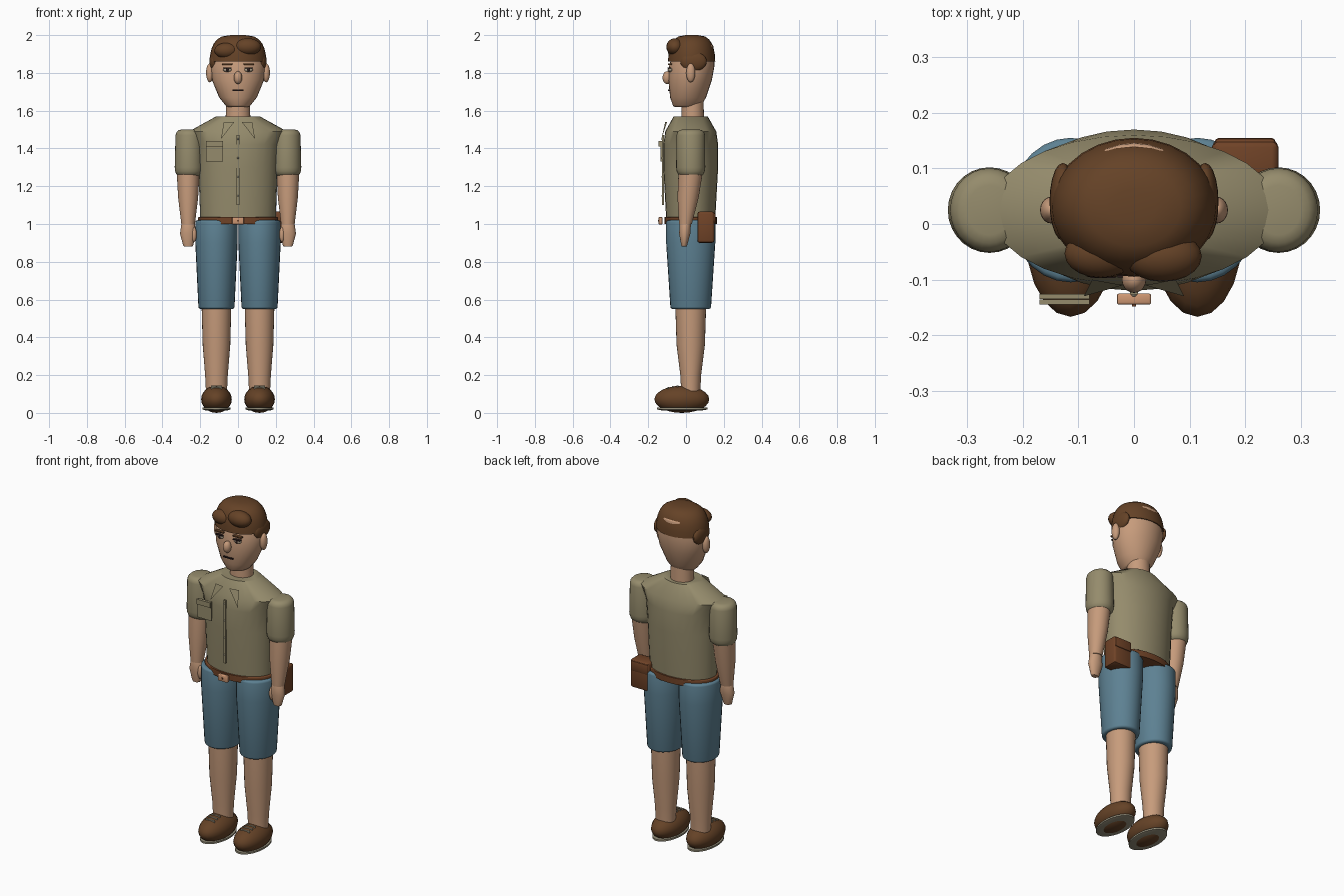
import bpy, bmesh, math
from mathutils import Vector

if "Cube" in bpy.data.objects:
    bpy.data.objects.remove(bpy.data.objects["Cube"])


def material(name, *rgb):
    made = bpy.data.materials.new(name)
    made.use_nodes = True
    made.diffuse_color = (*rgb, 1)
    shader = made.node_tree.nodes["Principled BSDF"]
    shader.inputs["Base Color"].default_value = (*rgb, 1)
    return made


skin = material("skin", .57, .33, .2)
khaki = material("khaki_cloth", .3, .26, .15)
blue = material("blue_cloth", .11, .22, .29)
brown = material("brown", .13, .055, .02)
leather = material("leather", .16, .055, .02)
sole = material("pale_sole", .31, .28, .2)
tan = material("tan_metal", .62, .31, .17)
dark = material("dark", .02, .01, .01)
eye_white = material("eye_white", .39, .33, .24)

body_y = .025
arm_x = .264
leg_x = .114


def finish(bm, name, mat, mirror=False):
    bmesh.ops.recalc_face_normals(bm, faces=bm.faces)
    mesh = bpy.data.meshes.new(name)
    bm.to_mesh(mesh)
    bm.free()
    mesh.materials.append(mat)
    part = bpy.data.objects.new(name, mesh)
    bpy.context.collection.objects.link(part)
    if mirror:
        part.modifiers.new("left_and_right", "MIRROR")
    bpy.ops.object.select_all(action="DESELECT")
    part.select_set(True)
    bpy.context.view_layer.objects.active = part
    bpy.ops.object.shade_smooth_by_angle(angle=math.radians(45))


def loft(name, mat, rings, x=0, y=body_y, lean=0, soft=0, mirror=False, segments=28):
    """Skin a stack of ellipses given as height, x radius, y radius."""
    bm = bmesh.new()
    bottom = rings[0][0]
    loops = []
    for z, rx, ry in rings:
        middle = y + lean * (z - bottom)
        angles = [math.tau * i / segments for i in range(segments)]
        loops.append([bm.verts.new((x + rx * math.cos(a), middle + ry * math.sin(a), z))
                      for a in angles])
    for low, high in zip(loops, loops[1:]):
        for i in range(segments):
            bm.faces.new((low[i - 1], low[i], high[i], high[i - 1]))
    caps = [bm.faces.new(loops[0]), bm.faces.new(loops[-1])]
    if soft:
        rims = [edge for cap in caps for edge in cap.edges]
        bmesh.ops.bevel(bm, geom=rims, offset=soft, segments=3,
                        affect="EDGES", profile=.5)
    finish(bm, name, mat, mirror)


def shape(bm, centre, size):
    for v in bm.verts:
        v.co = Vector(c + s * p for c, s, p in zip(centre, size, v.co))


def ball(name, mat, centre, radii, mirror=False):
    bm = bmesh.new()
    bmesh.ops.create_uvsphere(bm, u_segments=20, v_segments=12, radius=1)
    shape(bm, centre, radii)
    finish(bm, name, mat, mirror)


def box(name, mat, centre, size, soft=0, mirror=False):
    bm = bmesh.new()
    bmesh.ops.create_cube(bm, size=1)
    shape(bm, centre, size)
    if soft:
        bmesh.ops.bevel(bm, geom=bm.edges[:], offset=soft, segments=2,
                        affect="EDGES", profile=.5)
    finish(bm, name, mat, mirror)


# Shirt
loft("shirt_body", khaki, [(1.03, .2, .13), (1.3, .21, .145), (1.42, .22, .145),
                           (1.49, .26, .135), (1.57, .115, .09)])
loft("sleeve", khaki, [(1.25, .07, .07), (1.3, .075, .077), (1.5, .07, .075)],
     x=.26, soft=.03, mirror=True)
box("placket", khaki, (0, -.122, 1.285), (.014, .01, .37))
for i in range(4):
    ball("shirt_button", sole, (0, -.127, 1.15 + i / 10), (.005, .004, .005))
box("pocket", khaki, (-.125, -.13, 1.385), (.09, .009, .11))
box("pocket_flap", khaki, (-.125, -.14, 1.425), (.09, .009, .03))

# Collar flaps
bm = bmesh.new()
corners = ((.02, -.11, 1.54), (.075, -.1, 1.54), (.09, -.13, 1.45))
flap = bm.faces.new([bm.verts.new(corner) for corner in corners])
bmesh.ops.solidify(bm, geom=[flap], thickness=.008)
finish(bm, "collar_flap", khaki, mirror=True)

# Arms and hands
loft("forearm", skin, [(1, .036, .034), (1.14, .053, .056), (1.27, .06, .064)],
     x=arm_x, y=-.003, lean=.1, mirror=True)
loft("hand", skin, [(.88, .025, .014), (.95, .043, .03), (1.01, .034, .03)],
     x=arm_x, y=-.01, lean=.05, soft=.008, mirror=True)
ball("thumb", skin, (.233, -.018, .945), (.014, .016, .04), mirror=True)

# Shorts, belt and pouch
loft("shorts_leg", blue, [(.55, .095, .107), (.9, .112, .13), (1.02, .112, .13)],
     x=leg_x, soft=.012, mirror=True)
loft("belt", leather, [(1, .213, .14), (1.036, .213, .14)], soft=.005)
box("buckle", tan, (0, -.135, 1.017), (.062, .02, .038), soft=.004)
box("buckle_prong", leather, (0, -.144, 1.017), (.008, .008, .01))
box("pouch", leather, (.2, .105, .983), (.12, .09, .165), soft=.012)
box("pouch_flap", leather, (.2, .11, 1.03), (.11, .09, .06), soft=.008)

# Legs and shoes
loft("lower_leg", skin, [(.1, .055, .05), (.2, .06, .055), (.36, .073, .075),
                         (.58, .079, .082)], x=leg_x, mirror=True)
ball("shoe", brown, (leg_x, -.022, .072), (.081, .145, .072), mirror=True)
loft("shoe_sole", sole, [(.012, .055, .1), (.018, .074, .134), (.028, .074, .134)],
     x=leg_x, y=-.02, mirror=True)
for i in range(3):
    step = i / 40
    box("shoe_lace", sole, (leg_x, -.045 - step, .14 - step / 6),
        (.06, .008, .012), soft=.002, mirror=True)

# Neck and head
loft("neck", skin, [(1.54, .066, .06), (1.67, .062, .058)], y=.035)
loft("head", skin, [(1.62, .06, .072), (1.67, .1, .095), (1.76, .137, .115),
                    (1.84, .146, .12), (1.95, .11, .1)],
     y=.005, lean=.12, soft=.01)
ball("ear", skin, (.149, body_y, 1.8), (.02, .024, .05), mirror=True)
ball("nose", skin, (0, -.1, 1.775), (.022, .024, .034))
ball("eye", eye_white, (.056, -.083, 1.816), (.023, .012, .011), mirror=True)
ball("pupil", dark, (.056, -.091, 1.816), (.009, .006, .009), mirror=True)
box("eyelid", dark, (.056, -.088, 1.827), (.045, .018, .005), mirror=True)
box("eyebrow", brown, (.058, -.085, 1.846), (.056, .02, .009), soft=.003, mirror=True)
box("mouth", dark, (0, -.09, 1.708), (.06, .012, .006))

# Hair: domed cap, sideburns and swept fringe
dome = [(1.86 + .14 * math.sin(a), .15 * math.cos(a) ** .5, .125 * math.cos(a) ** .5)
        for a in (i / 4 for i in range(7))]
loft("hair_cap", brown, dome, y=.03)
ball("sideburn", brown, (.128, .04, 1.86), (.024, .07, .052), mirror=True)
ball("fringe_right", brown, (-.06, -.053, 1.918), (.065, .044, .042))
ball("fringe_left", brown, (.052, -.058, 1.938), (.07, .046, .045))
